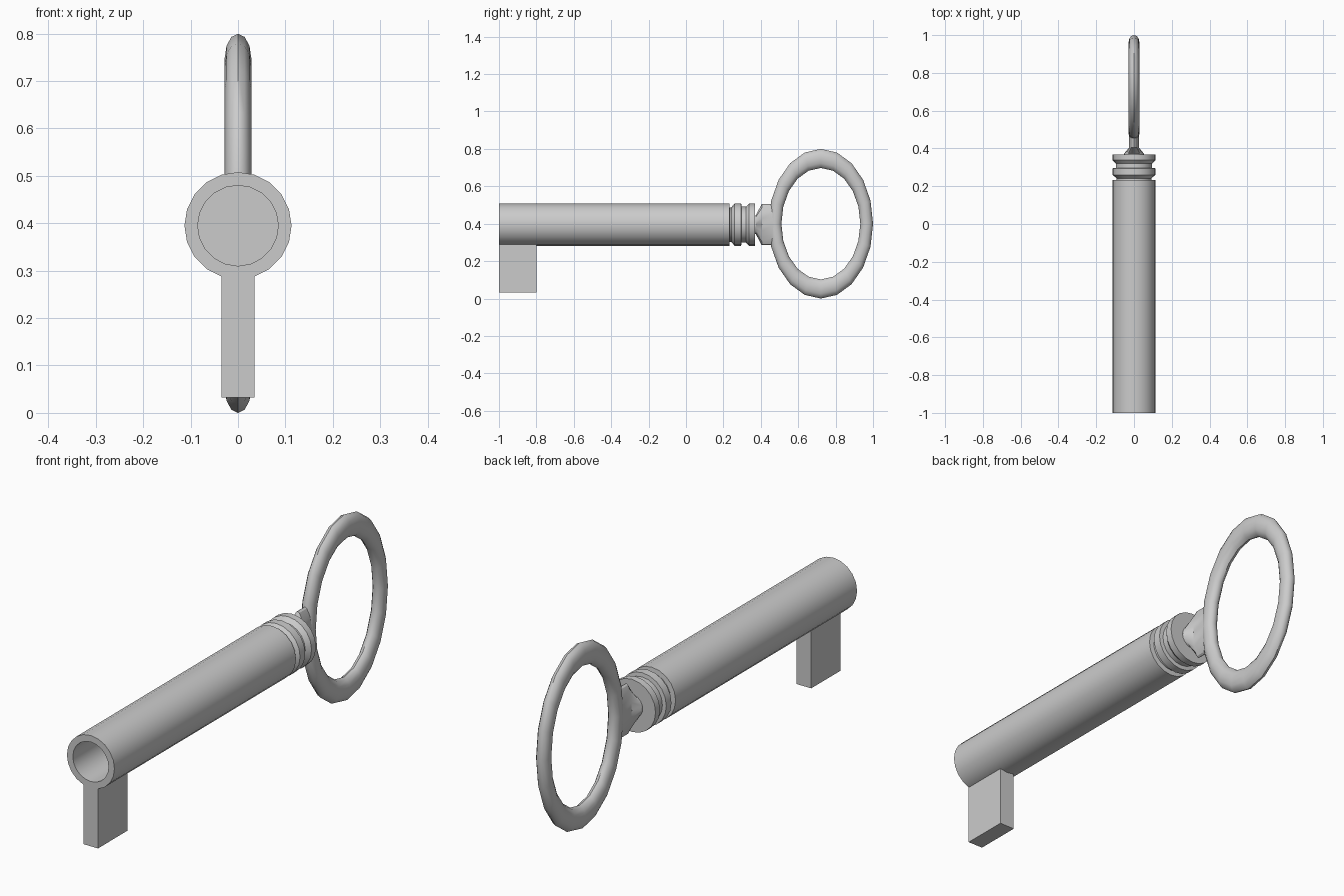
import bpy, bmesh, math

if "Cube" in bpy.data.objects:
    bpy.data.objects.remove(bpy.data.objects["Cube"])

AXIS_Z = 0.395
SIDES = 20


def finish(name, bm, angle=30):
    bmesh.ops.remove_doubles(bm, verts=bm.verts, dist=1e-5)
    bmesh.ops.recalc_face_normals(bm, faces=bm.faces)
    mesh = bpy.data.meshes.new(name)
    bm.to_mesh(mesh)
    bm.free()
    obj = bpy.data.objects.new(name, mesh)
    bpy.context.collection.objects.link(obj)
    bpy.ops.object.select_all(action='DESELECT')
    obj.select_set(True)
    bpy.context.view_layer.objects.active = obj
    bpy.ops.object.shade_smooth_by_angle(angle=math.radians(angle))
    return obj


def loft(name, sections):
    """Join elliptical sections (half width, half height, y) along y and cap the ends."""
    bm = bmesh.new()
    rings = []
    for rx, rz, y in sections:
        rings.append([bm.verts.new((rx * math.cos(2 * math.pi * i / SIDES), y,
                                    AXIS_Z + rz * math.sin(2 * math.pi * i / SIDES)))
                      for i in range(SIDES)])
    for a, b in zip(rings, rings[1:]):
        for i in range(SIDES):
            j = (i + 1) % SIDES
            bm.faces.new((a[i], a[j], b[j], b[i]))
    bm.faces.new(rings[0])
    bm.faces.new(rings[-1])
    return finish(name, bm)


# Hollow barrel with turned collar, from bore bottom out and back to the rear cap
profile = [(0.085, -0.5), (0.085, -1.0), (0.113, -1.0), (0.113, 0.232),
           (0.092, 0.234), (0.092, 0.242), (0.113, 0.26), (0.113, 0.295),
           (0.096, 0.297), (0.096, 0.32), (0.113, 0.338), (0.113, 0.368)]
loft("barrel", [(r, r, y) for r, y in profile])

# Neck flaring from a round stub into a thin upright blade
loft("neck", [(0.052, 0.05, 0.36), (0.052, 0.05, 0.373),
              (0.026, 0.11, 0.405), (0.026, 0.11, 0.472)])

# Oval bow: a torus stretched to an ellipse
bm = bmesh.new()
MAJOR, MINOR = 20, 12
grid = []
for i in range(MAJOR):
    a = 2 * math.pi * i / MAJOR
    row = []
    for j in range(MINOR):
        b = 2 * math.pi * j / MINOR
        c = math.cos(b)
        row.append(bm.verts.new((0.028 * math.sin(b),
                                 0.721 + (0.245 + 0.034 * c) * math.cos(a),
                                 0.4 + (0.349 + 0.051 * c) * math.sin(a))))
    grid.append(row)
for i in range(MAJOR):
    p, q = grid[i], grid[(i + 1) % MAJOR]
    for j in range(MINOR):
        k = (j + 1) % MINOR
        bm.faces.new((p[j], q[j], q[k], p[k]))
finish("bow", bm, 40)

# Bit: plain block hanging under the barrel tip
bm = bmesh.new()
bmesh.ops.create_cube(bm, size=1)
z0, z1 = 0.032, 0.292
for v in bm.verts:
    v.co = (v.co.x * 0.07, -0.9 + v.co.y * 0.2, (z0 + z1) / 2 + v.co.z * (z1 - z0))
finish("bit", bm)
